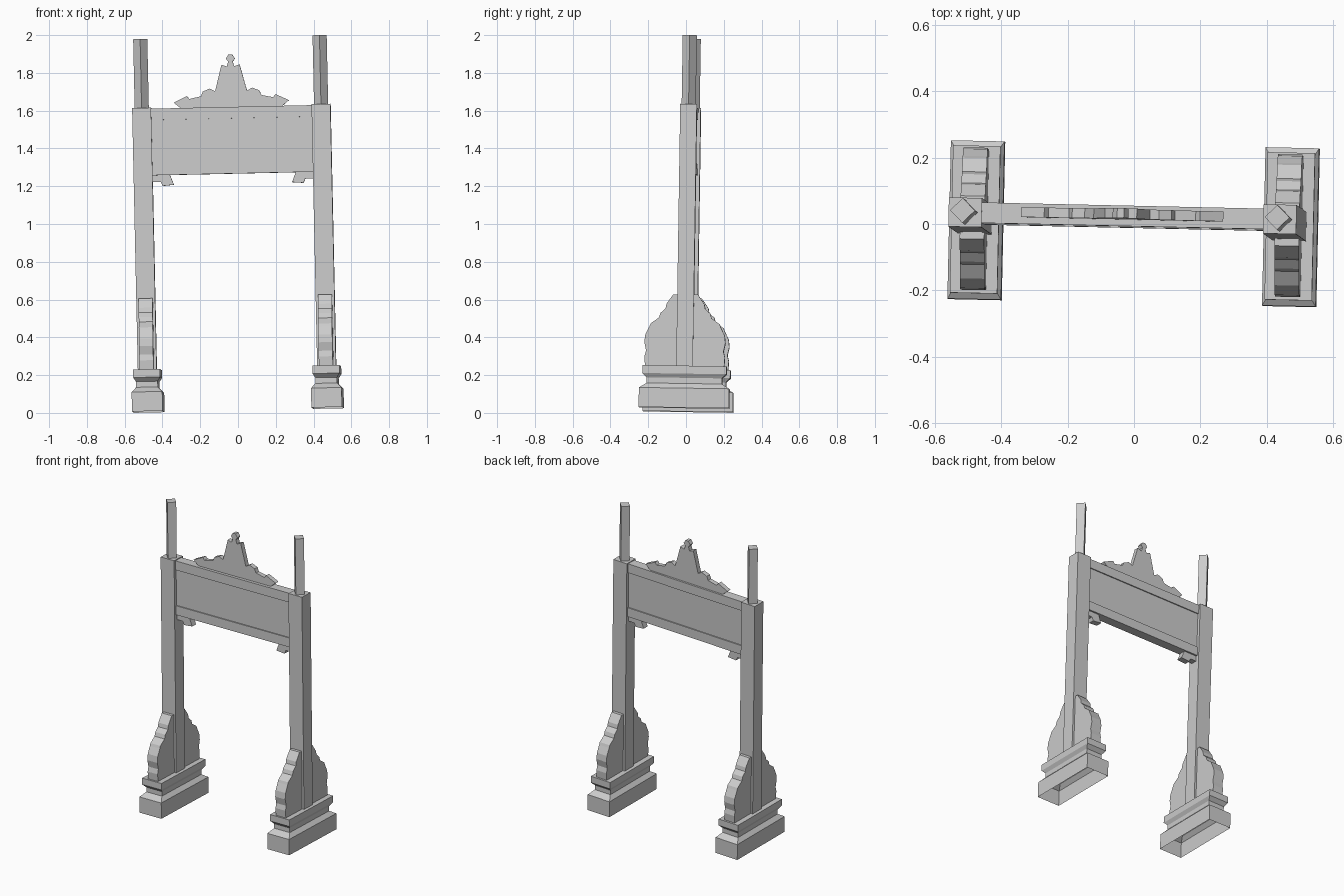
import bpy, bmesh
from mathutils import Matrix, Vector, Euler

cube = bpy.data.objects.get("Cube")
if cube:
    bpy.data.objects.remove(cube)

mat = bpy.data.materials.new("plain grey")
mat.use_nodes = True
grey = (0.6, 0.6, 0.6, 1)
mat.diffuse_color = grey
mat.node_tree.nodes["Principled BSDF"].inputs["Base Color"].default_value = grey

# The whole frame leans very slightly
LEAN = Matrix.Translation((0, 0, 0.016)) @ Euler((-0.015, -0.022, -0.022)).to_matrix().to_4x4()
POST_X = 0.475
BEAM_TOP, BEAM_BOTTOM = 1.604, 1.251
INNER = POST_X - 0.05


def finish(name, bm, recalc=True):
    if recalc:
        bmesh.ops.recalc_face_normals(bm, faces=bm.faces)
    mesh = bpy.data.meshes.new(name)
    bm.to_mesh(mesh)
    bm.free()
    mesh.materials.append(mat)
    obj = bpy.data.objects.new(name, mesh)
    bpy.context.collection.objects.link(obj)
    obj.matrix_world = LEAN
    return obj


def box(name, centre, size, turn=0.0):
    bm = bmesh.new()
    m = Matrix.Translation(centre) @ Matrix.Rotation(turn, 4, "Z") @ Matrix.Diagonal((*size, 1))
    bmesh.ops.create_cube(bm, size=1, matrix=m)
    return finish(name, bm)


def prism(name, outline, place, thickness):
    """Extrude an outline along the thickness direction; place maps (u, v, t) to a point."""
    bm = bmesh.new()
    face = bm.faces.new([bm.verts.new(place(u, v, -thickness / 2)) for u, v in outline])
    shift = Vector(place(0, 0, thickness)) - Vector(place(0, 0, 0))
    out = bmesh.ops.extrude_face_region(bm, geom=[face], use_keep_orig=True)
    verts = [g for g in out["geom"] if isinstance(g, bmesh.types.BMVert)]
    bmesh.ops.translate(bm, verts=verts, vec=shift)
    return finish(name, bm)


def plinth(name, x, rings):
    """Stack of rectangular rings (width, depth, height), open underneath."""
    bm = bmesh.new()
    loops = [[bm.verts.new((x + sx * w / 2, sy * d / 2, z))
              for sx, sy in ((-1, -1), (1, -1), (1, 1), (-1, 1))] for w, d, z in rings]
    for low, high in zip(loops, loops[1:]):
        for i in range(4):
            j = (i + 1) % 4
            bm.faces.new((low[i], low[j], high[j], high[i]))
    bm.faces.new(loops[-1])
    return finish(name, bm, recalc=False)


def mirrored(half):
    return half + [(-u, v) for u, v in reversed(half) if u > 0]


plinth_rings = [(0.162, 0.478, 0), (0.162, 0.478, 0.103), (0.115, 0.40, 0.128),
                (0.115, 0.40, 0.158), (0.143, 0.445, 0.18), (0.143, 0.445, 0.222)]
fin_half = [(0.21, 0.222), (0.213, 0.27), (0.205, 0.3), (0.215, 0.345), (0.21, 0.385),
            (0.188, 0.43), (0.182, 0.445), (0.14, 0.475), (0.132, 0.5), (0.105, 0.525),
            (0.1, 0.55), (0.065, 0.6)]
bracket = [(0, 0), (0.092, 0), (0.112, -0.052), (0.052, -0.057), (0.042, -0.035), (0, -0.035)]

# Both sides: plinth, fin, post, pole and corner bracket
for side, s in (("left", 1), ("right", -1)):
    x = s * POST_X
    plinth(side + "_plinth", x, plinth_rings)
    prism(side + "_fin", mirrored(fin_half), lambda u, v, t: (x + t, u, v), 0.074)
    box(side + "_post", (x, 0, 0.915), (0.1, 0.088, 1.388))
    box(side + "_pole", (x, 0, 1.787), (0.053, 0.053, 0.374), 0.785)
    prism(side + "_bracket", bracket,
          lambda u, v, t: (s * (INNER - u), t, BEAM_BOTTOM + v), 0.04)

# Beam: recessed panel between two rails
span = 2 * INNER
box("panel", (0, 0, (BEAM_TOP + BEAM_BOTTOM) / 2), (span, 0.048, 0.3))
box("top_rail", (0, 0, BEAM_TOP - 0.03), (span, 0.062, 0.06))
box("bottom_rail", (0, 0, BEAM_BOTTOM + 0.03), (span, 0.062, 0.06))

# Carved crest on top of the beam
crest_half = [(0.27, 0), (0.305, 0.03), (0.235, 0.063), (0.222, 0.047), (0.16, 0.06),
              (0.15, 0.085), (0.112, 0.1), (0.085, 0.085), (0.078, 0.11), (0.048, 0.225),
              (0.02, 0.215), (0.012, 0.24), (0.024, 0.257), (0.01, 0.278)]
prism("crest", mirrored(crest_half), lambda u, v, t: (u, 0.004 + t, BEAM_TOP + v), 0.03)
